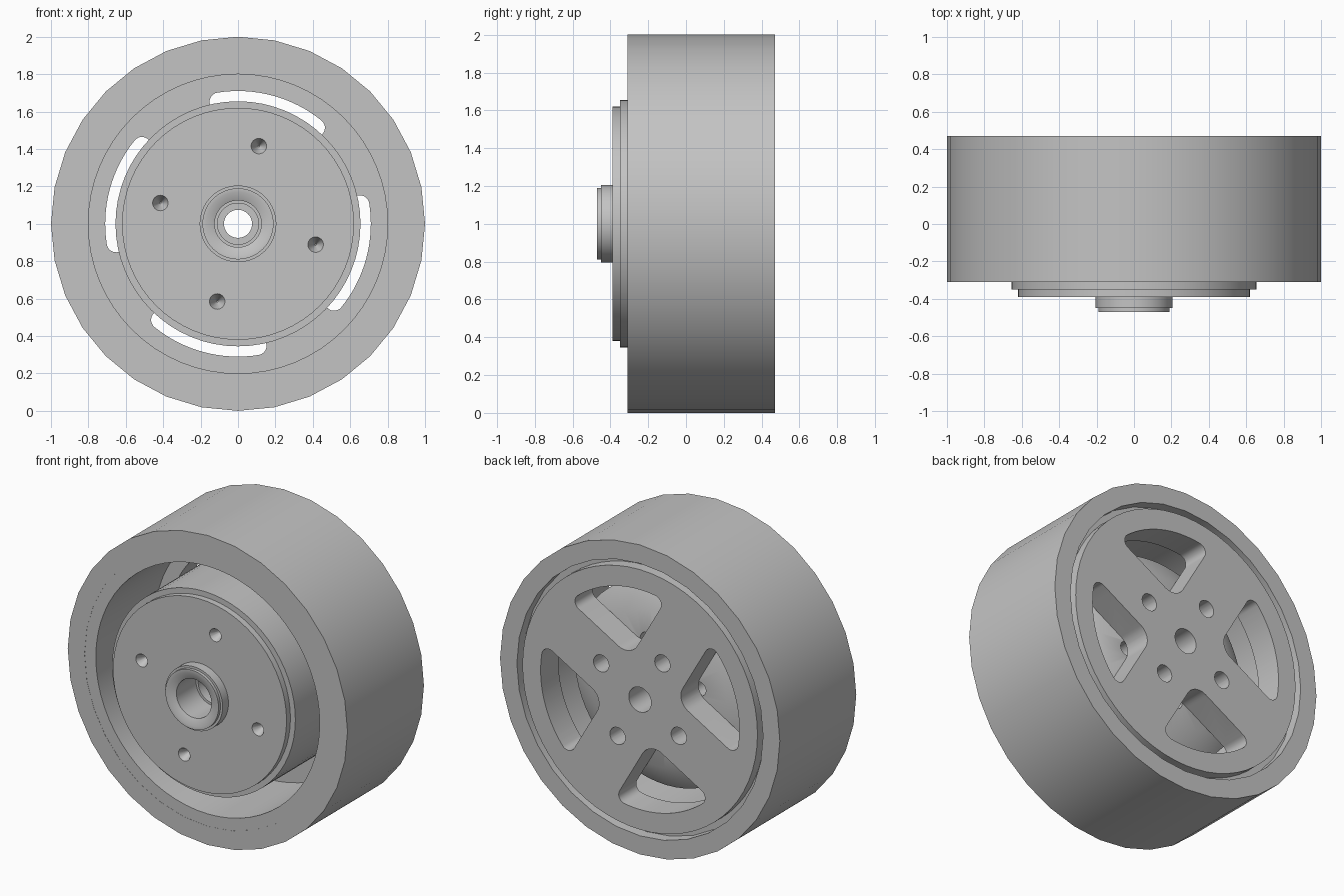
import bpy, bmesh
from math import sin, cos, pi, radians, sqrt, atan2

cube = bpy.data.objects.get("Cube")
if cube:
    bpy.data.objects.remove(cube, do_unlink=True)

grey = bpy.data.materials.new("metal grey")
grey.use_nodes = True
grey.diffuse_color = (0.55, 0.55, 0.55, 1)
grey.node_tree.nodes["Principled BSDF"].inputs["Base Color"].default_value = (0.55, 0.55, 0.55, 1)

FRONT, BACK, AXLE = -0.31, 0.47, 1.0
TILT = radians(75)          # direction of the first window
QUARTERS = [TILT + k * pi / 2 for k in range(4)]


def finish(bm, name):
    bmesh.ops.recalc_face_normals(bm, faces=bm.faces)
    mesh = bpy.data.meshes.new(name)
    bm.to_mesh(mesh)
    bm.free()
    mesh.materials.append(grey)
    obj = bpy.data.objects.new(name, mesh)
    bpy.context.collection.objects.link(obj)
    return obj


def lathe(name, profile, sides):
    """Turn a closed (radius, y) outline round the axle."""
    bm = bmesh.new()
    rings = []
    for k in range(sides):
        a = 2 * pi * k / sides
        rings.append([bm.verts.new((r * cos(a), y, AXLE + r * sin(a))) for r, y in profile])
    n = len(profile)
    for k in range(sides):
        p, q = rings[k], rings[(k + 1) % sides]
        for i in range(n):
            j = (i + 1) % n
            bm.faces.new((p[i], p[j], q[j], q[i]))
    return finish(bm, name)


def prism(name, outlines, y0, y1, shrink=1.0):
    """Extrude (x, z) outlines along y; shrink tapers the far end."""
    bm = bmesh.new()
    for pts in outlines:
        cx = sum(p[0] for p in pts) / len(pts)
        cz = sum(p[1] for p in pts) / len(pts)
        a = [bm.verts.new((x, y0, AXLE + z)) for x, z in pts]
        b = [bm.verts.new((cx + (x - cx) * shrink, y1, AXLE + cz + (z - cz) * shrink)) for x, z in pts]
        bm.faces.new(a)
        bm.faces.new(b)
        for i in range(len(pts)):
            j = (i + 1) % len(pts)
            bm.faces.new((a[i], a[j], b[j], b[i]))
    return finish(bm, name)


def arc(cx, cz, r, a0, a1, n):
    return [(cx + r * cos(a0 + (a1 - a0) * i / n), cz + r * sin(a0 + (a1 - a0) * i / n))
            for i in range(n + 1)]


def holes(distance, radius, angles):
    return [arc(distance * cos(a), distance * sin(a), radius, 0, 2 * pi, 24)[:-1] for a in angles]


def turned(pts, a):
    return [(x * cos(a) - z * sin(a), x * sin(a) + z * cos(a)) for x, z in pts]


def window():
    """Rounded three-sided opening pointing at the axle, between straight spokes."""
    apex, tip, corner, outer = 0.265, 0.1, 0.05, 0.71
    reach, k = outer - corner, apex + corner * sqrt(2)
    u = (k + sqrt(2 * reach ** 2 - k * k)) / 2
    v = u - k
    b = atan2(v, u)
    pts = arc(apex + tip * sqrt(2), 0, tip, 1.25 * pi * -1, -0.75 * pi, 10)
    pts = pts[::1] if pts[0][1] > pts[-1][1] else pts[::-1]
    pts += arc(u, -v, corner, -0.75 * pi, -b, 8)
    pts += arc(0, 0, outer, -b, b, 16)[1:-1]
    pts += arc(u, v, corner, b, 0.75 * pi, 8)
    return pts


def cut(obj, cutters):
    for c in cutters:
        c.hide_render = True
        m = obj.modifiers.new("cut", "BOOLEAN")
        m.operation, m.solver, m.object = "DIFFERENCE", "EXACT", c
    bpy.context.view_layer.objects.active = obj
    for m in list(obj.modifiers):
        bpy.ops.object.modifier_apply(modifier=m.name)
    for c in cutters:
        bpy.data.objects.remove(c, do_unlink=True)


# Tyre: plain coarse band
tyre = lathe("tyre", [(0.88, FRONT), (1, FRONT), (1, BACK), (0.88, BACK)], 32)

# Rim: barrel, bead groove and spoked back disc in one turned piece
rim = lathe("rim", [(0.80, FRONT + 0.001), (0.89, FRONT + 0.001), (0.89, 0.40), (0.84, 0.40),
                    (0.84, BACK), (0.08, BACK), (0.08, 0.29), (0.80, 0.29)], 64)
cut(rim, [prism("window_cutter", [turned(window(), a) for a in QUARTERS], 0.2, 0.6),
          prism("bolt_cutter", holes(0.32, 0.055, [a + pi / 4 for a in QUARTERS]), 0.2, 0.6)])

# Drum: stepped front plate, tapered back, hub collar and stepped bore
drum = lathe("brake_drum", [
    (0.075, 0.289), (0.50, 0.289), (0.655, 0.20), (0.655, -0.35), (0.62, -0.35), (0.62, -0.39),
    (0.205, -0.39), (0.205, -0.45), (0.19, -0.45), (0.19, -0.47), (0.17, -0.47),
    (0.125, -0.45), (0.125, -0.25), (0.11, -0.25), (0.11, -0.15), (0.075, -0.15)], 64)
cut(drum, [prism("dimple_cutter", holes(0.43, 0.042, QUARTERS), -0.391, -0.31, 0.1),
           prism("stud_cutter", holes(0.31, 0.045, [TILT + k * pi / 4 for k in range(8)]), 0.1, 0.4)])

for obj in (tyre, rim, drum):
    bpy.ops.object.select_all(action="DESELECT")
    obj.select_set(True)
    bpy.context.view_layer.objects.active = obj
    bpy.ops.object.shade_smooth_by_angle(angle=radians(30))
